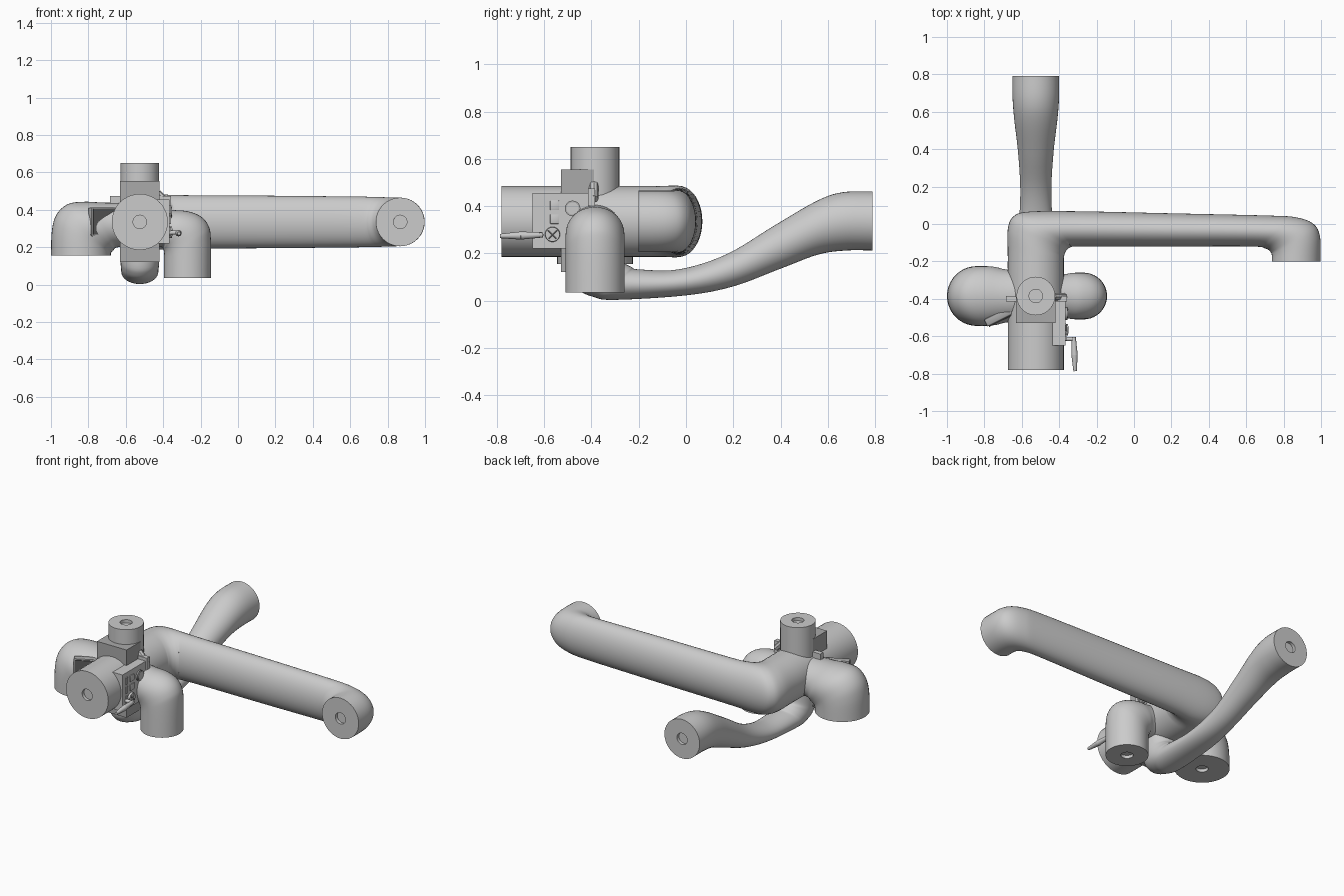
import bpy, bmesh, math
from mathutils import Vector, Matrix

cube = bpy.data.objects.get("Cube")
if cube:
    bpy.data.objects.remove(cube)


def material(name, v):
    m = bpy.data.materials.new(name)
    m.use_nodes = True
    m.diffuse_color = (v, v, v, 1)
    m.node_tree.nodes["Principled BSDF"].inputs["Base Color"].default_value = (v, v, v, 1)
    return m


LIGHT = material("light grey", 0.6)
MID = material("mid grey", 0.4)
DARK = material("dark grey", 0.11)
X, Y, Z = Vector((1, 0, 0)), Vector((0, 1, 0)), Vector((0, 0, 1))
CX, CY, CZ = -0.525, -0.385, 0.335


def finish(name, bm, mat, smooth=True):
    bmesh.ops.recalc_face_normals(bm, faces=bm.faces)
    mesh = bpy.data.meshes.new(name)
    bm.to_mesh(mesh)
    bm.free()
    ob = bpy.data.objects.new(name, mesh)
    bpy.context.collection.objects.link(ob)
    mesh.materials.append(mat)
    if smooth:
        bpy.ops.object.select_all(action='DESELECT')
        ob.select_set(True)
        bpy.context.view_layer.objects.active = ob
        bpy.ops.object.shade_smooth_by_angle(angle=math.radians(40))
    return ob


def spline(rows, steps=6):
    """Smoothly interpolate rows of numbers."""
    out = []
    for i in range(len(rows) - 1):
        p1, p2 = rows[i], rows[i + 1]
        p0, p3 = rows[max(i - 1, 0)], rows[min(i + 2, len(rows) - 1)]
        for s in range(steps):
            t = s / steps
            out.append([b + t / 2 * (c - a + t * (2 * a - 5 * b + 4 * c - d
                        + t * (3 * (b - c) + d - a)))
                        for a, b, c, d in zip(p0, p1, p2, p3)])
    return out + [rows[-1]]


def pipe(name, rows, u, v, origin, sides=40, hole=0.036):
    """Rows hold outer edge (u, v), inner edge (u, v) and half width across."""
    w = u.cross(v)
    bm = bmesh.new()
    rings = []
    for a, b, c, d, h in spline(rows):
        mid = origin + u * ((a + c) / 2) + v * ((b + d) / 2)
        half = u * ((a - c) / 2) + v * ((b - d) / 2)
        rings.append([bm.verts.new(mid + half * math.cos(t) + w * (h * math.sin(t)))
                      for t in (2 * math.pi * k / sides for k in range(sides))])

    def bridge(r, s):
        for k in range(sides):
            n = (k + 1) % sides
            bm.faces.new((r[k], r[n], s[n], s[k]))

    for r, s in zip(rings, rings[1:]):
        bridge(r, s)

    # Flat ends with a small bolt socket
    for ring, nxt in ((rings[0], rings[1]), (rings[-1], rings[-2])):
        c = sum((q.co for q in ring), Vector()) / sides
        inward = sum((q.co for q in nxt), Vector()) / sides - c
        inward.normalize()
        rim = [bm.verts.new(c + (q.co - c).normalized() * hole) for q in ring]
        floor = [bm.verts.new(q.co + inward * 0.02) for q in rim]
        bridge(ring, rim)
        bridge(rim, floor)
        bm.faces.new(floor)
    return finish(name, bm, LIGHT)


def box(name, lo, hi, mat, bevel=0.0):
    lo, hi = Vector(lo), Vector(hi)
    bm = bmesh.new()
    bmesh.ops.create_cube(bm, size=1)
    for q in bm.verts:
        q.co = (lo + hi) / 2 + q.co * (hi - lo)
    if bevel:
        bmesh.ops.bevel(bm, geom=bm.edges[:], offset=bevel, segments=2,
                        affect='EDGES', profile=0.5)
    return finish(name, bm, mat, bevel > 0)


def rod(name, a, b, r1, r2, mat, sides=20):
    a, b = Vector(a), Vector(b)
    bm = bmesh.new()
    turn = Z.rotation_difference(b - a).to_matrix().to_4x4()
    bmesh.ops.create_cone(bm, cap_ends=True, segments=sides, radius1=r1, radius2=r2,
                          depth=(b - a).length,
                          matrix=Matrix.Translation((a + b) / 2) @ turn)
    return finish(name, bm, mat)


# Main body bending into the long side arm
pipe("main_body_and_long_arm", [
    (-.675, -.78, -.375, -.78, .15), (-.675, -.4, -.375, -.4, .15),
    (-.675, -.17, -.375, -.2, .15), (-.675, -.03, -.372, -.165, .15),
    (-.645, .04, -.36, -.14, .152), (-.56, .066, -.335, -.123, .15),
    (-.3, .068, -.28, -.12, .143), (.2, .057, .2, -.12, .14),
    (.72, .045, .62, -.12, .135), (.87, .035, .7, -.13, .132),
    (.96, 0, .73, -.15, .13), (.995, -.07, .737, -.17, .13),
    (.997, -.2, .737, -.2, .13)], X, Y, Z * CZ)

# Upright tower bending under the body into the rear arm
pipe("tower_and_rear_arm", [
    (-.488, .65, -.282, .65, .103), (-.488, .4, -.282, .4, .103),
    (-.488, .13, -.28, .2, .103), (-.46, .05, -.26, .16, .102),
    (-.39, .015, -.23, .142, .1), (-.3, .003, -.2, .132, .098),
    (0, .022, -.03, .132, .09), (.2, .06, .17, .195, .083),
    (.4, .135, .37, .315, .095), (.56, .195, .55, .42, .115),
    (.68, .212, .66, .458, .124), (.79, .212, .79, .462, .125)], Y, Z, X * CX)

# Two side pipes turning down
pipe("right_elbow", [
    (-.5, .44, -.5, .21, .13), (-.7, .438, -.64, .2, .14),
    (-.82, .443, -.665, .185, .155), (-.91, .43, -.675, .175, .16),
    (-.97, .375, -.68, .168, .16), (-.995, .29, -.68, .162, .16),
    (-1, .155, -.68, .155, .16)], X, Z, Y * CY)
pipe("left_elbow", [
    (-.5, .42, -.5, .2, .11), (-.36, .4, -.41, .2, .115),
    (-.27, .392, -.398, .185, .123), (-.2, .365, -.395, .17, .125),
    (-.158, .315, -.395, .15, .125), (-.145, .24, -.395, .12, .125),
    (-.145, .035, -.395, .035, .125)], X, Z, Y * CY)

# Square clamp block around the body
box("clamp_block", (CX - .105, -.53, .12), (CX + .105, -.39, .555), MID)

# Control panel on the left side
FACE = -.365
box("control_panel", (-.435, -.65, .22), (FACE, -.39, .455), LIGHT)
box("panel_rear_flange", (-.42, -.415, .4), (FACE + .008, -.385, .475), LIGHT)
box("screen_rear_flange", (-.685, -.415, .36), (-.63, -.385, .475), LIGHT)
rod("panel_brace", (-.43, -.39, .49), (-.37, -.39, .43), .02, .02, LIGHT, 8)
for row, z in enumerate((.285, .345, .403)):
    box(f"narrow_key_{row}", (FACE, -.622, z - .022), (FACE + .006, -.602, z + .022), LIGHT)
    if row:
        box(f"wide_key_{row}", (FACE, -.575, z - .02), (FACE + .006, -.537, z + .02), LIGHT, .002)
rod("round_dial", (FACE, -.48, .39), (FACE + .009, -.48, .39), .033, .033, MID)
rod("round_dial_cap", (FACE, -.48, .39), (FACE + .013, -.48, .39), .026, .026, LIGHT)
rod("cross_knob", (FACE, -.565, .28), (FACE + .012, -.565, .28), .032, .03, LIGHT)
for k, s in enumerate((1, -1)):
    rod(f"knob_cross_{k}", (FACE + .012, -.583, .28 - .018 * s),
        (FACE + .012, -.547, .28 + .018 * s), .004, .004, MID, 8)

# Lever on its post
rod("lever_post", (FACE - .02, -.615, .278), (-.312, -.615, .278), .012, .01, LIGHT)
rod("lever_grip", (-.322, -.605, .278), (-.318, -.7, .275), .011, .017, LIGHT)
rod("lever_tip", (-.318, -.7, .275), (-.315, -.787, .273), .017, .009, LIGHT)

# Angled display on the right side
turn = Matrix.Translation((-.725, -.5, .335)) @ Matrix.Rotation(math.radians(27), 4, 'Z')
for name, lo, hi, mat, bev in (
        ("display_case", (-.075, -.018, -.077), (.08, .025, .077), MID, .008),
        ("display_glass", (-.066, -.023, -.068), (.075, -.017, .068), DARK, 0),
        ("display_bracket", (.03, -.01, -.05), (.15, .02, .05), LIGHT, 0)):
    box(name, lo, hi, mat, bev).matrix_world = turn
